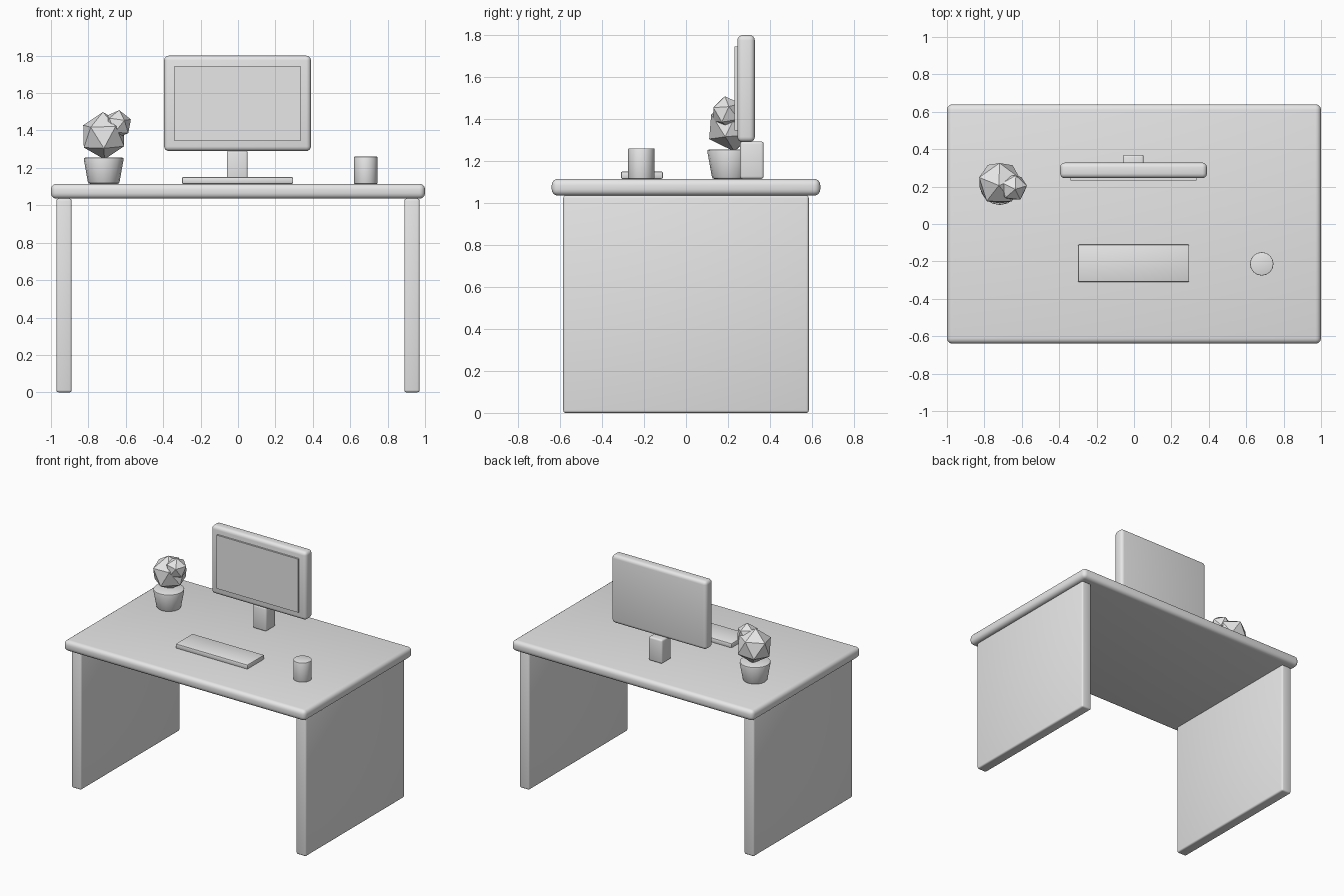
import bpy
import math

if "Cube" in bpy.data.objects:
    bpy.data.objects.remove(bpy.data.objects["Cube"], do_unlink=True)

grey = bpy.data.materials.new("plain grey")
grey.use_nodes = True
COLOUR = (0.8, 0.8, 0.8, 1)
grey.diffuse_color = COLOUR
for node in grey.node_tree.nodes:
    if node.type == 'BSDF_PRINCIPLED':
        node.inputs["Base Color"].default_value = COLOUR


def finish(name, bevel=0, segments=3, smooth=True):
    """Name, colour, bevel and shade the active object."""
    ob = bpy.context.object
    ob.name = name
    ob.data.materials.append(grey)
    if bevel:
        mod = ob.modifiers.new("soft edges", 'BEVEL')
        mod.width = bevel
        mod.segments = segments
        mod.limit_method = 'ANGLE'
        mod.angle_limit = math.radians(40)
        bpy.ops.object.modifier_apply(modifier=mod.name)
    if smooth:
        bpy.ops.object.shade_smooth_by_angle(angle=math.radians(35))
    return ob


def box(name, low, high, bevel=0, segments=3):
    """Box given by two opposite corners."""
    centre = [(a + b) / 2 for a, b in zip(low, high)]
    bpy.ops.mesh.primitive_cube_add(size=1, location=centre)
    bpy.context.object.scale = [b - a for a, b in zip(low, high)]
    bpy.ops.object.transform_apply(location=False, rotation=False, scale=True)
    return finish(name, bevel, segments)


def round_part(name, x, y, bottom, top, r_bottom, r_top, bevel):
    """Upright cylinder or tapered cone."""
    bpy.ops.mesh.primitive_cone_add(vertices=16, radius1=r_bottom, radius2=r_top,
                                    depth=top - bottom,
                                    location=(x, y, (bottom + top) / 2))
    return finish(name, bevel, 2)


def foliage(name, centre, radius, rotation):
    """Faceted cactus ball."""
    bpy.ops.mesh.primitive_ico_sphere_add(subdivisions=1, radius=radius,
                                          location=centre, rotation=rotation)
    return finish(name, smooth=False)


# Desk
DESK = 1.115
box("desk_top", (-1, -0.64, 1.035), (1, 0.64, DESK), 0.03, 4)
for side, x in (("left", 0.93), ("right", -0.93)):
    box(side + "_side_panel", (x - 0.041, -0.585, 0), (x + 0.041, 0.585, 1.036), 0.012)

# Monitor
box("monitor_frame", (-0.395, 0.245, 1.29), (0.39, 0.328, 1.8), 0.025, 4)
screen = box("monitor_screen", (-0.34, 0.232, 1.345), (0.335, 0.3, 1.745))
screen.data.shade_smooth()
box("monitor_stand", (-0.06, 0.258, DESK), (0.052, 0.37, 1.293), 0.012)

# Things on the desk
box("keyboard", (-0.3, -0.31, DESK), (0.295, -0.11, 1.15), 0.007, 2)
round_part("cup", 0.683, -0.213, DESK, 1.26, 0.063, 0.063, 0.004)

# Potted cactus
round_part("plant_pot", -0.718, 0.208, DESK, 1.255, 0.083, 0.108, 0.01)
foliage("cactus_body", (-0.718, 0.218, 1.372), 0.127, (0.08, -0.06, 0.3))
foliage("cactus_bud", (-0.645, 0.195, 1.432), 0.078, (0.15, 0.1, 0.2))
